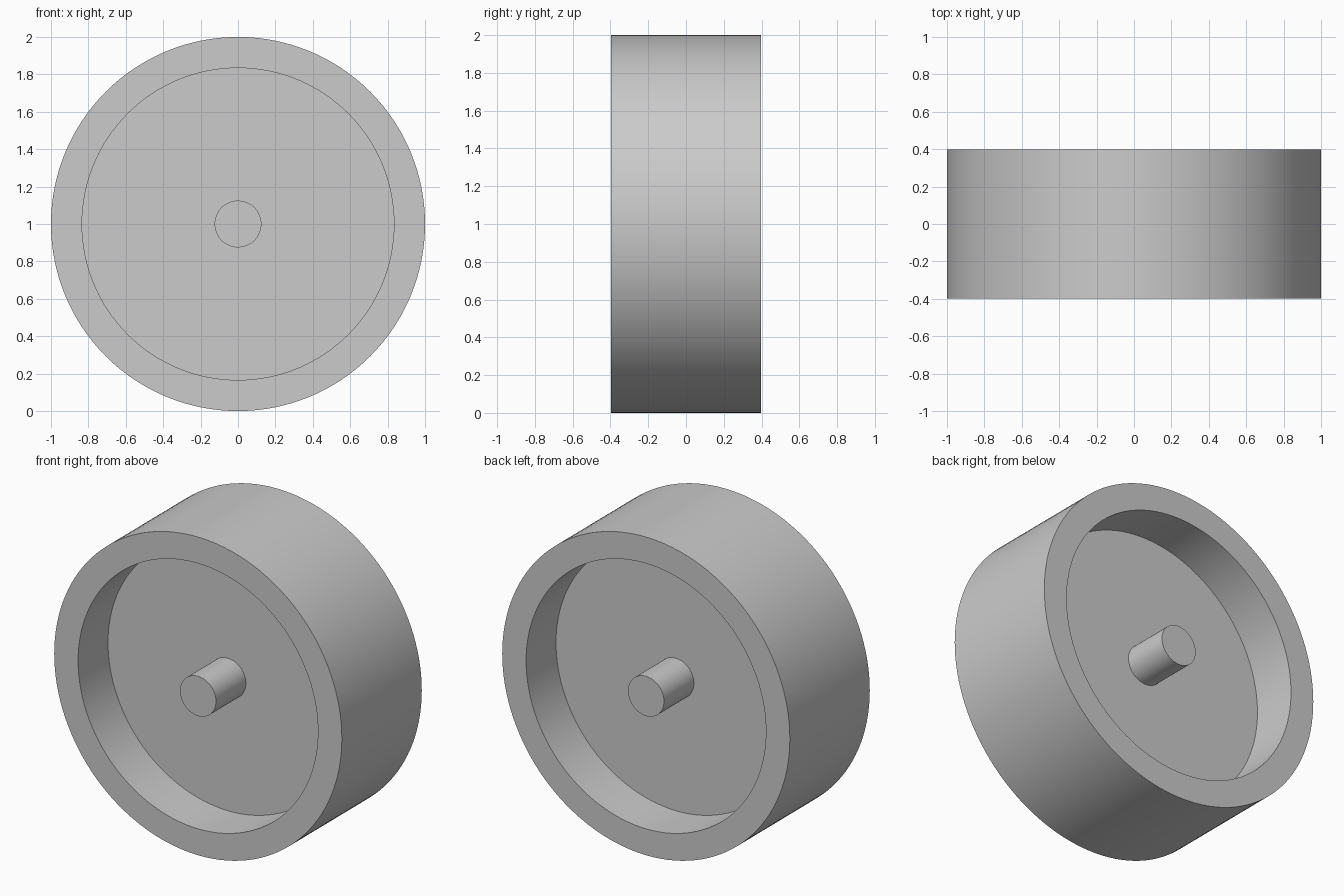
import bpy
import math
from mathutils import Matrix

if "Cube" in bpy.data.objects:
    bpy.data.objects.remove(bpy.data.objects["Cube"], do_unlink=True)

SEGMENTS = 128
HALF_WIDTH = 0.397   # half the wheel's width along y
WEB = 0.1            # half thickness of the central disc
RIM, INNER, HUB = 1.0, 0.834, 0.125

grey = bpy.data.materials.new("plain grey")
grey.use_nodes = True
colour = (0.6, 0.6, 0.6, 1)
grey.diffuse_color = colour
grey.node_tree.nodes["Principled BSDF"].inputs["Base Color"].default_value = colour


def lathe(name, half_profile):
    """Turn a (radius, y) half profile, mirrored in y, about the wheel axis."""
    profile = half_profile + [(r, -y) for r, y in reversed(half_profile)]
    verts, rings = [], []
    for r, y in profile:
        count = SEGMENTS if r > 0 else 1
        rings.append([len(verts) + i for i in range(count)])
        for i in range(count):
            a = math.tau * i / SEGMENTS
            verts.append((r * math.cos(a), y, r * math.sin(a)))
    faces = []
    for a, b in zip(rings, rings[1:]):
        for i in range(SEGMENTS):
            j = (i + 1) % SEGMENTS
            if len(a) == 1:
                faces.append((a[0], b[j], b[i]))
            elif len(b) == 1:
                faces.append((a[i], a[j], b[0]))
            else:
                faces.append((a[i], a[j], b[j], b[i]))
    mesh = bpy.data.meshes.new(name)
    mesh.from_pydata(verts, [], faces)
    mesh.transform(Matrix.Translation((0, 0, RIM)))
    mesh.materials.append(grey)
    obj = bpy.data.objects.new(name, mesh)
    bpy.context.collection.objects.link(obj)

    # Consistent outward normals, smooth curves and sharp rims
    bpy.ops.object.select_all(action="DESELECT")
    obj.select_set(True)
    bpy.context.view_layer.objects.active = obj
    bpy.ops.object.mode_set(mode="EDIT")
    bpy.ops.mesh.select_all(action="SELECT")
    bpy.ops.mesh.normals_make_consistent(inside=False)
    bpy.ops.object.mode_set(mode="OBJECT")
    bpy.ops.object.shade_smooth_by_angle(angle=math.radians(30))
    return obj


# Wheel: axle stubs, recessed disc on both sides and a thick rim in one solid
lathe("wheel", [(0, HALF_WIDTH), (HUB, HALF_WIDTH), (HUB, WEB),
                (INNER, WEB), (INNER, HALF_WIDTH), (RIM, HALF_WIDTH)])
